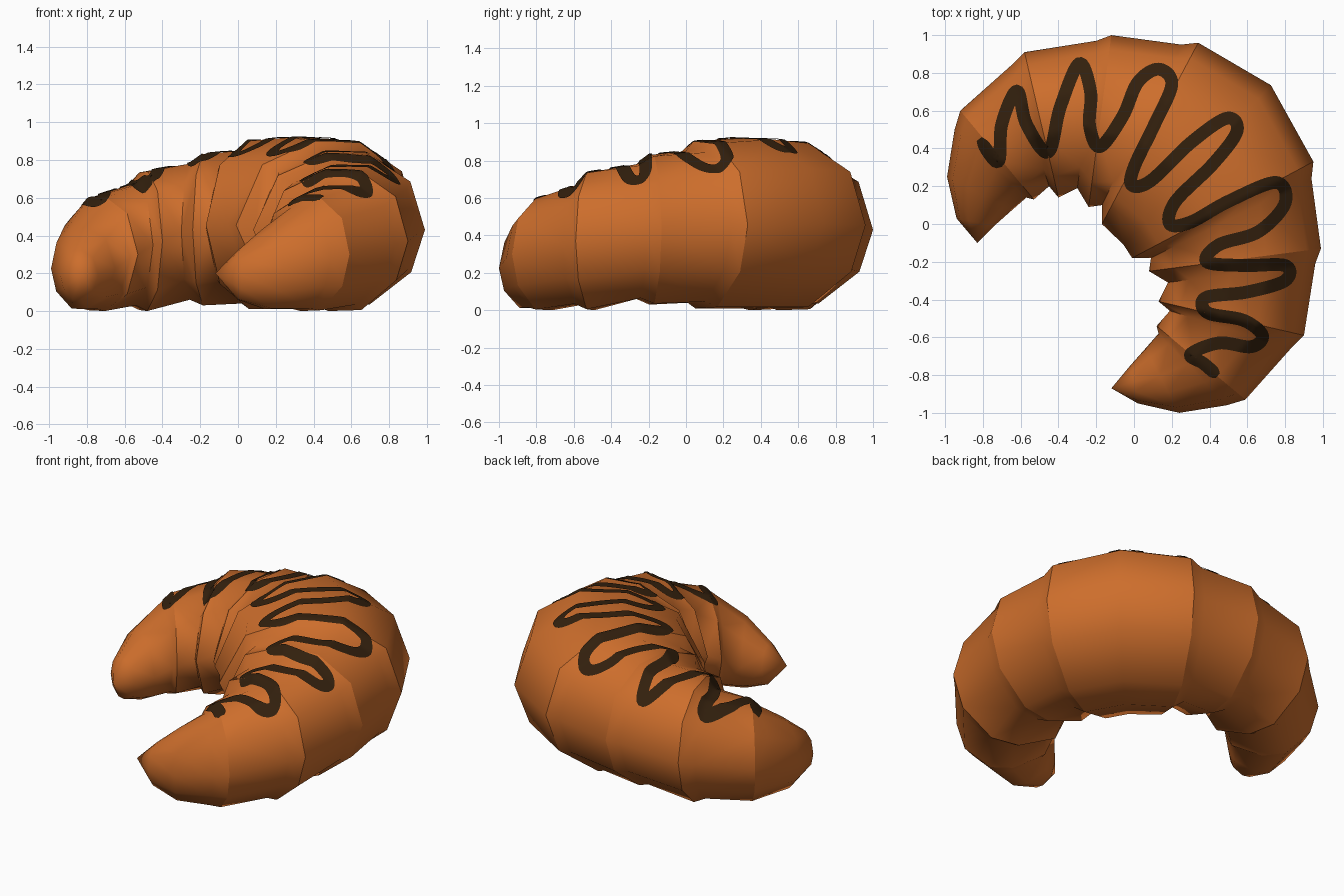
import bpy, bmesh, math
from mathutils import Vector
from mathutils.bvhtree import BVHTree

if "Cube" in bpy.data.objects:
    bpy.data.objects.remove(bpy.data.objects["Cube"])


def material(name, rgb):
    m = bpy.data.materials.new(name)
    m.diffuse_color = (*rgb, 1)
    m.use_nodes = True
    m.node_tree.nodes["Principled BSDF"].inputs["Base Color"].default_value = m.diffuse_color
    return m


def add_object(name, bm, mat):
    me = bpy.data.meshes.new(name)
    bm.to_mesh(me)
    ob = bpy.data.objects.new(name, me)
    bpy.context.collection.objects.link(ob)
    me.materials.append(mat)
    bpy.ops.object.select_all(action='DESELECT')
    ob.select_set(True)
    bpy.context.view_layer.objects.active = ob
    bpy.ops.object.shade_smooth_by_angle(angle=math.radians(65), keep_sharp_edges=True)
    return ob


crust = material("baked crust", (0.61, 0.155, 0.025))
chocolate = material("dark chocolate", (0.032, 0.014, 0.004))

# Rings of one arm, tip to middle: outer x, y, inner x, y, top z, bottom z
ARM = [
    (-.94, .03, -.74, -.01, .32, .06),
    (-.99, .25, -.65, .07, .44, .01),
    (-.95, .50, -.57, .14, .55, .01),
    (-.92, .60, -.53, .13, .60, .00),
    (-.65, .84, -.45, .20, .67, .03),
    (-.58, .91, -.40, .14, .74, .00),
    (-.20, .97, -.30, .19, .78, .06),
    (-.12, 1.0, -.24, .09, .83, .03),
    (.25, .95, -.17, .10, .85, .04),
    (.34, .96, -.17, .00, .90, .01),
]
MIDDLE = (.725, .735, -.055, -.11, .92, .01)
# Cross-section from outer side over the top to the inner side and under
SECTION = [(1, 0), (.83, .64), (.36, .985), (-.15, 1), (-.71, .72),
           (-1, 0), (-.71, -.7), (-.1, -1), (.36, -.985), (.84, -.56)]
SIDES = len(SECTION)


def swap(r):
    # the other arm is the reflection across the diagonal
    return (r[1] - .01, r[0] - .01, r[3] - .01, r[2] - .01, r[4], r[5])


# Rolled pastry body: rings stepped at each fold
bm = bmesh.new()
loops = []
for ox, oy, ix, iy, top, bot in ARM + [MIDDLE] + [swap(r) for r in reversed(ARM)]:
    c = Vector(((ox + ix) / 2, (oy + iy) / 2, (top + bot) / 2))
    side = Vector(((ox - ix) / 2, (oy - iy) / 2, 0))
    up = Vector((0, 0, (top - bot) / 2))
    loops.append([bm.verts.new(c + side * s + up * u) for s, u in SECTION])
for a, b in zip(loops, loops[1:]):
    for k in range(SIDES):
        n = (k + 1) % SIDES
        bm.faces.new((a[k], a[n], b[n], b[k]))
for ring, tip in ((loops[0], (-.83, -.1, .2)), (loops[-1], (-.12, -.87, .2))):
    v = bm.verts.new(tip)
    for k in range(SIDES):
        bm.faces.new((ring[k], ring[(k + 1) % SIDES], v))
# Crisp lips where each roll overlaps the next
for i in (3, 5, 7, 9):
    for ring in (loops[i], loops[-1 - i]):
        for k in range(SIDES):
            bm.edges.get((ring[k], ring[(k + 1) % SIDES])).smooth = False
bmesh.ops.triangulate(bm, faces=[f for f in bm.faces if len(f.verts) == 4])
bmesh.ops.recalc_face_normals(bm, faces=bm.faces[:])
tree = BVHTree.FromBMesh(bm)
add_object("pastry_body", bm, crust)
bm.free()

# Zigzag chocolate drizzle: ribbon dropped onto the top surface
PATH = [(-.82, .45), (-.72, .33), (-.70, .53), (-.62, .705), (-.57, .53), (-.455, .38),
        (-.39, .62), (-.29, .85), (-.23, .70), (-.235, .52), (-.18, .41), (-.06, .57),
        (.02, .75), (.13, .82), (.20, .74), (.11, .53), (0, .30), (-.01, .205),
        (.09, .23), (.30, .43), (.49, .56), (.545, .49), (.42, .32), (.22, .12),
        (.19, .0), (.30, .01), (.50, .12), (.75, .22), (.80, .11), (.66, -.04),
        (.45, -.11), (.385, -.20), (.58, -.22), (.80, -.22), (.80, -.30), (.60, -.36),
        (.38, -.39), (.39, -.47), (.58, -.51), (.68, -.59), (.62, -.65), (.45, -.63),
        (.30, -.69), (.37, -.74), (.45, -.81)]
WIDTH, STEPS, ACROSS = .068, 12, 5
pts = [Vector(p) for p in PATH]
pts = [pts[0] * 2 - pts[1]] + pts + [pts[-1] * 2 - pts[-2]]
line = []
for p0, p1, p2, p3 in zip(pts, pts[1:], pts[2:], pts[3:]):
    for s in range(STEPS):
        t = s / STEPS
        line.append((p1 * 2 + (p2 - p0) * t + (p0 * 2 - p1 * 5 + p2 * 4 - p3) * t * t
                     + (p1 * 3 - p0 - p2 * 3 + p3) * t ** 3) / 2)

bm = bmesh.new()
rows = []
for i, p in enumerate(line):
    d = (line[min(i + 1, len(line) - 1)] - line[max(i - 1, 0)]).normalized()
    n = Vector((-d.y, d.x))
    # rounded ends
    e = min(i, len(line) - 1 - i, 4) / 4
    w = WIDTH * (.5 + .5 * math.sin(e * math.pi / 2))
    row = []
    for j in range(ACROSS):
        q = p + n * w * (.5 - j / (ACROSS - 1))
        hit, nrm, _, _ = tree.ray_cast(Vector((q.x, q.y, 3)), Vector((0, 0, -1)))
        row.append(bm.verts.new(hit + Vector((0, 0, .007))) if hit else None)
    rows.append(row)
for a, b in zip(rows, rows[1:]):
    for j in range(ACROSS - 1):
        quad = (a[j], a[j + 1], b[j + 1], b[j])
        if all(quad):
            f = bm.faces.new(quad)
            f.normal_update()
            if f.normal.z < 0:
                f.normal_flip()
add_object("chocolate_drizzle", bm, chocolate)
bm.free()
